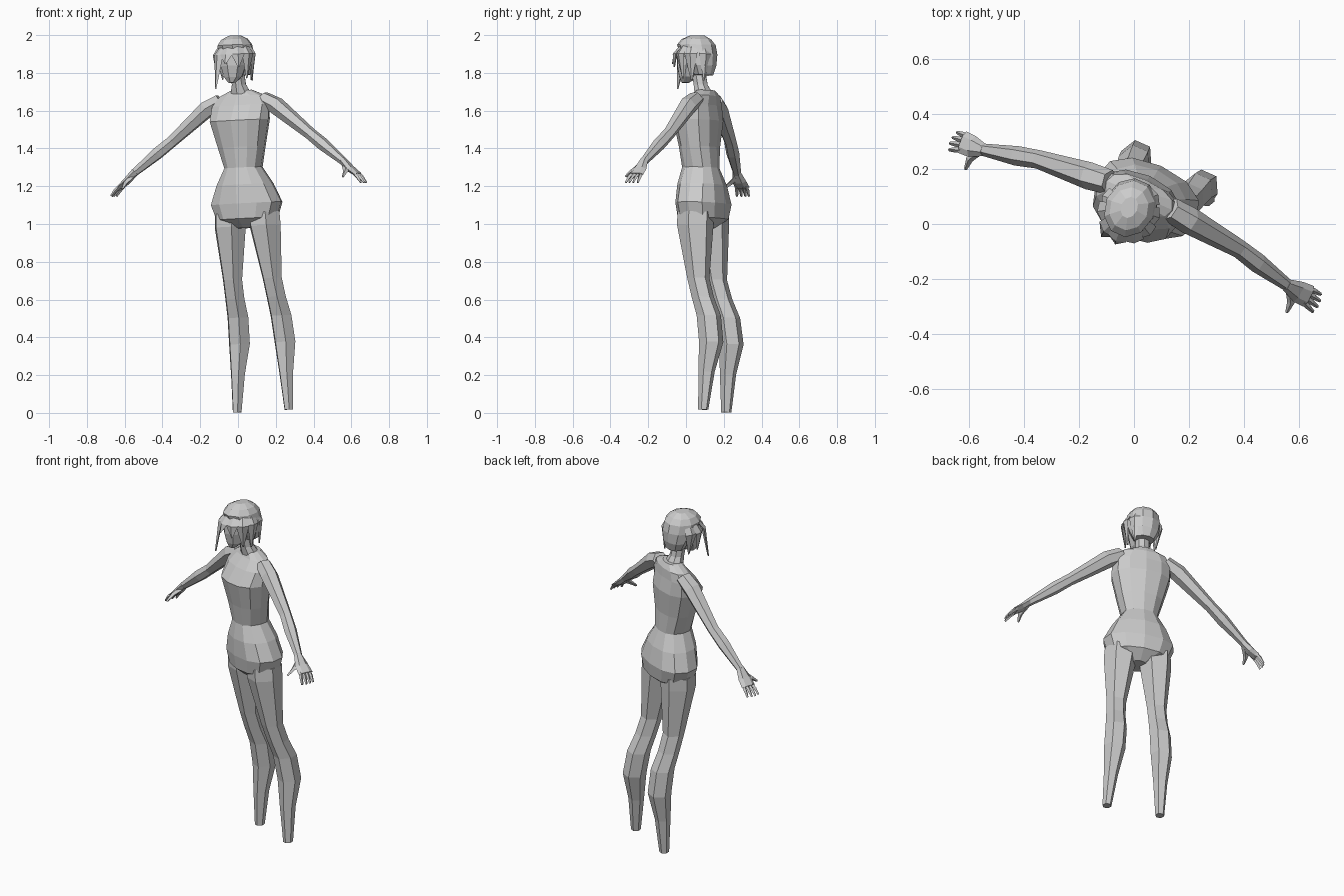
import bpy, bmesh, math
from mathutils import Vector, Matrix

if "Cube" in bpy.data.objects:
    bpy.data.objects.remove(bpy.data.objects["Cube"])

colour = (0.6, 0.6, 0.6, 1)
grey = bpy.data.materials.new("plain grey")
grey.use_nodes = True
grey.diffuse_color = colour
grey.node_tree.nodes["Principled BSDF"].inputs["Base Color"].default_value = colour

# Stance of the figure: turned to its right and tipped slightly sideways
turn = Matrix.Rotation(math.radians(-24), 4, "Z")
tip_over = Matrix.Rotation(-0.05, 4, "Y")
STANCE = Matrix.Translation((0.096, 0.07, 0.01)) @ turn @ tip_over

ACROSS, DEPTH, UP = Vector((1, 0, 0)), Vector((0, 1, 0)), Vector((0, 0, 1))


def loft(name, rings, sides, across=ACROSS, depth=DEPTH, squareness=1.0):
    """Skin a closed tube through rings of (centre, half width, half depth)."""
    bm = bmesh.new()
    loops = []
    for centre, width, thick in rings:
        loop = []
        for i in range(sides):
            angle = math.tau * i / sides
            c, s = math.cos(angle), math.sin(angle)
            c = math.copysign(abs(c) ** squareness, c)
            s = math.copysign(abs(s) ** squareness, s)
            loop.append(bm.verts.new(Vector(centre) + across * width * c + depth * thick * s))
        loops.append(loop)
    for low, high in zip(loops, loops[1:]):
        for i in range(sides):
            j = (i + 1) % sides
            bm.faces.new((low[i], low[j], high[j], high[i]))
    bm.faces.new(loops[0])
    bm.faces.new(loops[-1])
    bmesh.ops.recalc_face_normals(bm, faces=bm.faces)
    mesh = bpy.data.meshes.new(name)
    bm.to_mesh(mesh)
    bm.free()
    mesh.materials.append(grey)
    part = bpy.data.objects.new(name, mesh)
    part.matrix_world = STANCE
    bpy.context.collection.objects.link(part)


def limb(name, rings, sides):
    """Loft whose rings stand square to the line from its first to last ring."""
    along = (Vector(rings[-1][0]) - Vector(rings[0][0])).normalized()
    across = along.cross(UP).normalized()
    loft(name, rings, sides, across, across.cross(along))


def upright(name, profile, sides, squareness=1.0):
    """Loft on the body's middle plane from (height, back, width, depth)."""
    rings = [((0, back, z), width, thick) for z, back, width, thick in profile]
    loft(name, rings, sides, squareness=squareness)


# Torso from crotch to neck base, and neck
upright("torso", [
    (0.97, 0, 0.05, 0.06),
    (1.02, 0, 0.17, 0.12),
    (1.1, 0, 0.2, 0.13),
    (1.2, -0.01, 0.155, 0.12),
    (1.29, -0.02, 0.1, 0.095),
    (1.4, -0.03, 0.13, 0.1),
    (1.54, -0.04, 0.165, 0.12),
    (1.62, -0.02, 0.165, 0.085),
    (1.67, 0, 0.13, 0.06),
    (1.7, 0, 0.06, 0.045),
], 12, squareness=0.88)
upright("neck", [
    (1.68, -0.01, 0.06, 0.05),
    (1.73, -0.03, 0.04, 0.04),
    (1.83, -0.05, 0.04, 0.04),
], 8)

# Legs: height, distance back and radius; they splay as they go down
LEG = [
    (1.05, 0, 0.09),
    (0.98, 0, 0.09),
    (0.7, 0.03, 0.055),
    (0.6, 0.06, 0.055),
    (0.5, 0.1, 0.06),
    (0.36, 0.12, 0.06),
    (0.2, 0.1, 0.04),
    (0, 0.09, 0.025),
]

# Arms: distance out, distance back, height and radius
ARM = [
    (0.12, 0, 1.65, 0.045),
    (0.2, -0.01, 1.61, 0.05),
    (0.4, -0.03, 1.45, 0.034),
    (0.48, -0.05, 1.39, 0.036),
    (0.61, -0.08, 1.29, 0.022),
]

for label, side in (("left", 1), ("right", -1)):
    leg = []
    for z, back, radius in LEG:
        outward = 0.1 + 0.05 * (1 - z)
        leg.append(((side * outward, back, z), radius, radius * 1.1))
    loft(label + "_leg", leg, 6)

    arm = [((side * x, y, z), radius, radius * 0.95) for x, y, z, radius in ARM]
    limb(label + "_arm", arm, 6)

    # Flat palm with four fanned fingers and a thumb
    limb(label + "_palm", [
        ((side * 0.6, -0.08, 1.3), 0.022, 0.021),
        ((side * 0.65, -0.085, 1.25), 0.04, 0.018),
        ((side * 0.69, -0.085, 1.22), 0.042, 0.012),
    ], 6)
    for finger in range(4):
        spread = finger - 1.5
        base = Vector((side * 0.68, -0.085 - spread * 0.018, 1.225))
        end = Vector((side * (0.735 - abs(spread) * 0.007), -0.095 - spread * 0.023, 1.175))
        knuckle = base.lerp(end, 0.5) + UP * 0.005
        limb(f"{label}_finger_{finger + 1}", [
            (base, 0.01, 0.01), (knuckle, 0.01, 0.01), (end, 0.006, 0.006)], 4)
    limb(label + "_thumb", [
        ((side * 0.62, -0.09, 1.27), 0.018, 0.014),
        ((side * 0.64, -0.13, 1.24), 0.014, 0.012),
        ((side * 0.64, -0.17, 1.21), 0.006, 0.006),
    ], 4)

# Head
upright("face", [
    (1.74, -0.12, 0.02, 0.02),
    (1.77, -0.1, 0.05, 0.055),
    (1.83, -0.085, 0.07, 0.085),
    (1.9, -0.08, 0.075, 0.09),
    (1.96, -0.06, 0.06, 0.07),
], 8)
upright("hair_cap", [
    (1.78, -0.015, 0.06, 0.05),
    (1.83, -0.02, 0.085, 0.07),
    (1.89, -0.045, 0.095, 0.1),
    (1.94, -0.06, 0.09, 0.105),
    (1.97, -0.06, 0.07, 0.08),
    (1.99, -0.055, 0.03, 0.04),
], 10)

# Locks of hair round the head: bearing, height of the tip, reach of the tip
LOCKS = {
    "long_right_lock": (-115, 1.71, 0.15),
    "right_fringe": (-90, 1.84, 0.14),
    "left_fringe": (-60, 1.82, 0.12),
    "left_front_lock": (-30, 1.76, 0.09),
    "left_side_lock": (5, 1.75, 0.08),
    "left_back_lock": (50, 1.75, 0.09),
    "right_front_lock": (-150, 1.78, 0.1),
    "right_side_lock": (180, 1.76, 0.08),
}
crown = Vector((0, -0.055, 0))
for name, (bearing, height, reach) in LOCKS.items():
    angle = math.radians(bearing)
    out = Vector((math.cos(angle), math.sin(angle), 0))
    bulge = 0.1 + 0.02 * max(0, -out.y)
    loft(name, [
        (crown + out * 0.06 + UP * 1.96, 0.025, 0.012),
        (crown + out * bulge + UP * 1.89, 0.036, 0.012),
        (crown + out * reach + UP * height, 0.004, 0.004),
    ], 4, UP.cross(out), out)
